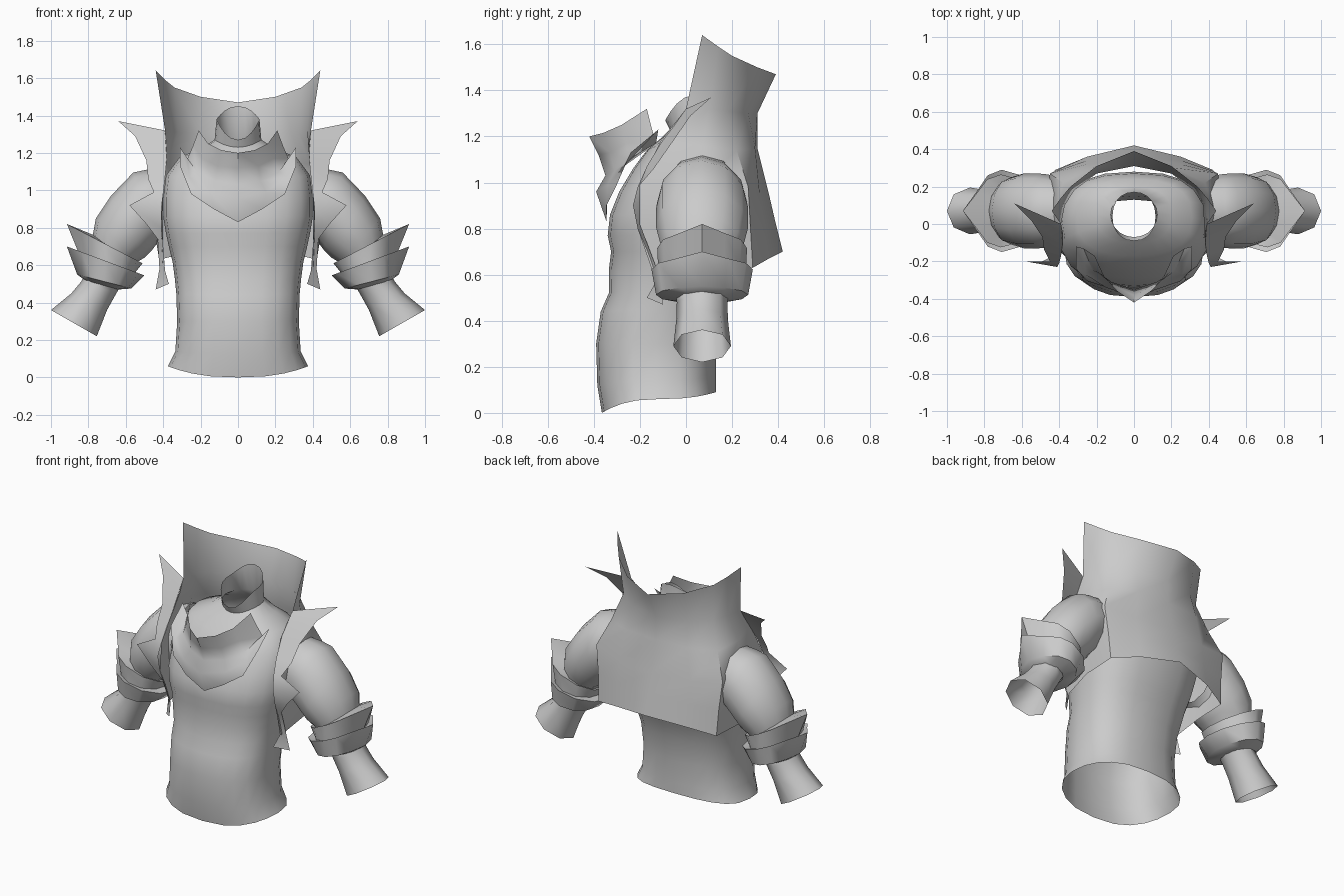
import bpy, math

grey = bpy.data.materials.new("cloth_grey")
grey.diffuse_color = (0.6, 0.6, 0.6, 1)


def loft(name, rows, closed=False, angle=50):
    """Skin a list of equally long point rows."""
    n = len(rows[0])
    verts = [p for r in rows for p in r]
    faces = []
    for i in range(len(rows) - 1):
        for j in range(n if closed else n - 1):
            k = (j + 1) % n
            faces.append((i * n + j, i * n + k, (i + 1) * n + k, (i + 1) * n + j))
    me = bpy.data.meshes.new(name)
    me.from_pydata(verts, [], faces)
    me.materials.append(grey)
    ob = bpy.data.objects.new(name, me)
    bpy.context.collection.objects.link(ob)
    bpy.ops.object.select_all(action='DESELECT')
    ob.select_set(True)
    bpy.context.view_layer.objects.active = ob
    bpy.ops.object.shade_smooth_by_angle(angle=math.radians(angle))
    return ob


def mirrored(row):
    """Half row starting on the centre line -> full row."""
    return [(-x, y, z) for x, y, z in reversed(row[1:])] + list(row)


def flip(rows):
    return [[(-x, y, z) for x, y, z in reversed(r)] for r in rows]


def body_ring(zf, zs, zb, w, yf, yb, power=0.8, n=20):
    """Boxy oval with separate heights at front, side and back."""
    ring = []
    for i in range(n):
        a = 2 * math.pi * i / n
        s, c = math.sin(a), math.cos(a)
        x = w * math.copysign(abs(s) ** power, s)
        cc = math.copysign(abs(c) ** power, c)
        y = (yf + yb) / 2 - cc * (yb - yf) / 2
        z = zs + (zf - zs) * c * c if c > 0 else zs + (zb - zs) * c * c
        ring.append((x, y, z))
    return ring


# Torso, open at the hem and at the slanted neck
body = [(0, .06, .09, .375, -.365, .13), (.12, .14, .16, .335, -.385, .13),
        (.3, .3, .3, .325, -.39, .13), (.44, .45, .45, .33, -.37, .15),
        (.52, .53, .55, .338, -.335, .18), (.62, .62, .62, .35, -.335, .21),
        (.7, .7, .7, .37, -.325, .24), (.77, .77, .77, .385, -.34, .26),
        (.86, .86, .86, .4, -.33, .28), (.96, .96, .96, .4, -.29, .28),
        (1.06, 1.08, 1.08, .385, -.23, .27), (1.14, 1.18, 1.18, .31, -.17, .24),
        (1.2, 1.22, 1.22, .2, -.1, .2)]
rings = [body_ring(*b) for b in body]
rings += [body_ring(1.23, 1.27, 1.28, .125, -.07, .17, 1),
          body_ring(1.27, 1.38, 1.45, .115, -.09, .17, .9)]
loft("torso", rings, True)

# Jacket back with the tall collar, from collar rim to hem
jacket = [
    [(0, .39, 1.47), (.2, .31, 1.50), (.34, .2, 1.55), (.39, .14, 1.59), (.44, .07, 1.64)],
    [(0, .31, 1.30), (.2, .27, 1.30), (.32, .18, 1.31), (.37, .1, 1.32), (.39, 0, 1.32)],
    [(0, .31, 1.15), (.22, .3, 1.15), (.38, .22, 1.14), (.42, .07, 1.16), (.38, -.11, 1.18)],
    [(0, .36, .95), (.25, .32, .95), (.45, .27, .98), (.46, .07, 1.0), (.40, -.21, .98)],
    [(0, .39, .82), (.25, .34, .81), (.43, .28, .8), (.45, .07, .8), (.41, -.21, .8)],
    [(0, .42, .70), (.25, .36, .67), (.42, .29, .63), (.42, .07, .62), (.40, -.13, .57)]]
loft("jacket_back", [mirrored(r) for r in jacket])

# Spiked lapels: inner edge, outer edge
lapel = [[(.39, 0, 1.32), (.64, .11, 1.37)], [(.38, -.05, 1.25), (.55, .02, 1.29)],
         [(.38, -.11, 1.17), (.49, -.07, 1.16)], [(.39, -.17, 1.07), (.48, -.14, 1.06)],
         [(.40, -.21, .98), (.45, -.2, .99)], [(.41, -.23, .9), (.58, -.2, .92)],
         [(.41, -.21, .8), (.49, -.2, .82)], [(.40, -.17, .7), (.43, -.17, .74)],
         [(.39, -.13, .57), (.42, -.11, .58)], [(.37, -.17, .50), (.44, -.1, .47)]]

# Cowl in two flared tiers
cowl = [
    [(0, -.42, 1.20), (.09, -.36, 1.215), (.16, -.28, 1.25), (.21, -.17, 1.32)],
    [(0, -.38, 1.12), (.11, -.33, 1.13), (.19, -.26, 1.17), (.24, -.15, 1.24)],
    [(0, -.35, 1.03), (.12, -.31, 1.05), (.22, -.25, 1.10), (.27, -.13, 1.17)],
    [(0, -.39, .96), (.15, -.34, .99), (.26, -.27, 1.07), (.31, -.12, 1.23)],
    [(0, -.345, .83), (.13, -.345, .90), (.25, -.305, .98), (.31, -.24, 1.13)]]
loft("cowl", [mirrored(r) for r in cowl])


def arm_ring(ox, oz, ix, iz, hy, tip=0, n=12, yc=.07):
    """Oval between an outer and an inner point; tip narrows it to a spike."""
    ring = []
    for i in range(n):
        a = 2 * math.pi * i / n
        c, s = math.cos(a), math.sin(a)
        t = (c + 1) / 2
        if 0 < i < n and c > 0:
            t -= tip * c
        ring.append((ix + (ox - ix) * t, yc + hy * s, iz + (oz - iz) * t))
    return ring


sleeve = [(.40, 1.12, .40, .74, .18), (.49, 1.11, .43, .72, .195), (.56, 1.095, .46, .68, .2),
          (.68, .97, .50, .64, .2), (.76, .85, .55, .61, .18), (.78, .74, .58, .57, .15)]
cuff = [(.77, .76, .56, .6, .14, 0), (.915, .82, .51, .61, .195, .14),
        (.85, .66, .55, .56, .19, .05), (.915, .70, .50, .545, .22, .14),
        (.86, .55, .57, .475, .2, .03), (.82, .52, .64, .47, .11, 0)]
forearm = [(.81, .56, .62, .5, .115), (.84, .51, .65, .45, .11),
           (.89, .45, .70, .36, .112), (1.0, .36, .755, .22, .125)]
parts = {"lapel": (lapel, False), "sleeve": ([arm_ring(*r) for r in sleeve], True),
         "cuff": ([arm_ring(*r) for r in cuff], True),
         "forearm": ([arm_ring(*r, n=8) for r in forearm], True)}
for name, (rows, closed) in parts.items():
    loft(name + "_left", rows, closed)
    loft(name + "_right", flip(rows), closed)
